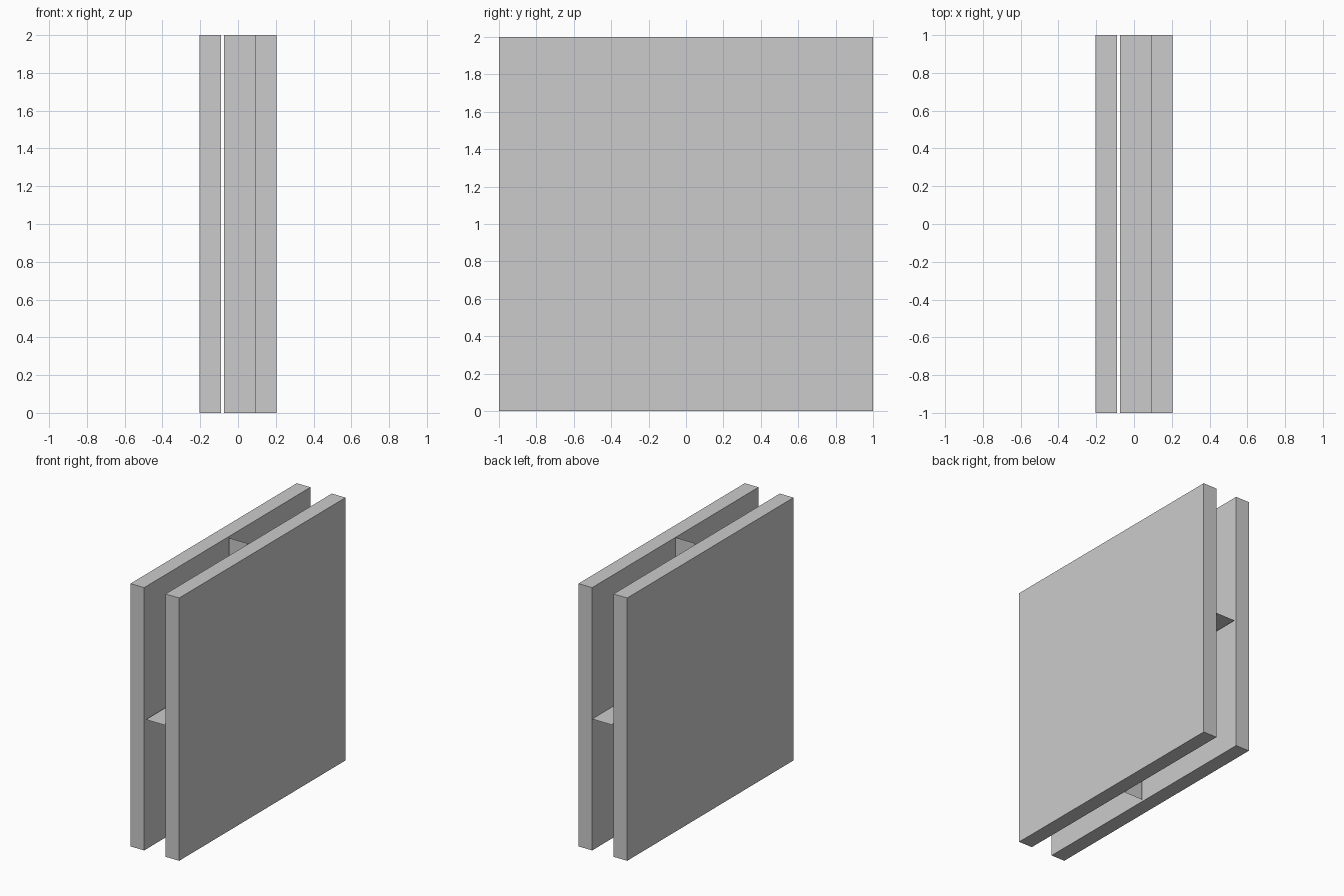
import bpy, bmesh

if "Cube" in bpy.data.objects:
    bpy.data.objects.remove(bpy.data.objects["Cube"])

OUTER, INNER = 0.205, 0.09      # x extents of the two panels
DIV_X0, DIV_X1 = -0.075, 0.09   # x extents of the dividers


def make_object(name, bm):
    mesh = bpy.data.meshes.new(name)
    bm.to_mesh(mesh)
    bm.free()
    obj = bpy.data.objects.new(name, mesh)
    bpy.context.collection.objects.link(obj)
    return obj


def panel(name, x0, x1):
    bm = bmesh.new()
    bmesh.ops.create_cube(bm, size=1)
    bmesh.ops.scale(bm, vec=(x1 - x0, 2, 2), verts=bm.verts)
    bmesh.ops.translate(bm, vec=((x0 + x1) / 2, 0, 1), verts=bm.verts)
    return make_object(name, bm)


def sheet(name, corners):
    bm = bmesh.new()
    bm.faces.new([bm.verts.new(c) for c in corners])
    return make_object(name, bm)


# Two thick square panels
panel("left_panel", -OUTER, -INNER)
panel("right_panel", INNER, OUTER)

# Crossed paper-thin dividers, fixed to the right panel, just short of the left one
sheet("vertical_divider", [(DIV_X0, 0, 0), (DIV_X1, 0, 0), (DIV_X1, 0, 2), (DIV_X0, 0, 2)])
sheet("horizontal_divider", [(DIV_X0, -1, 1), (DIV_X1, -1, 1), (DIV_X1, 1, 1), (DIV_X0, 1, 1)])
